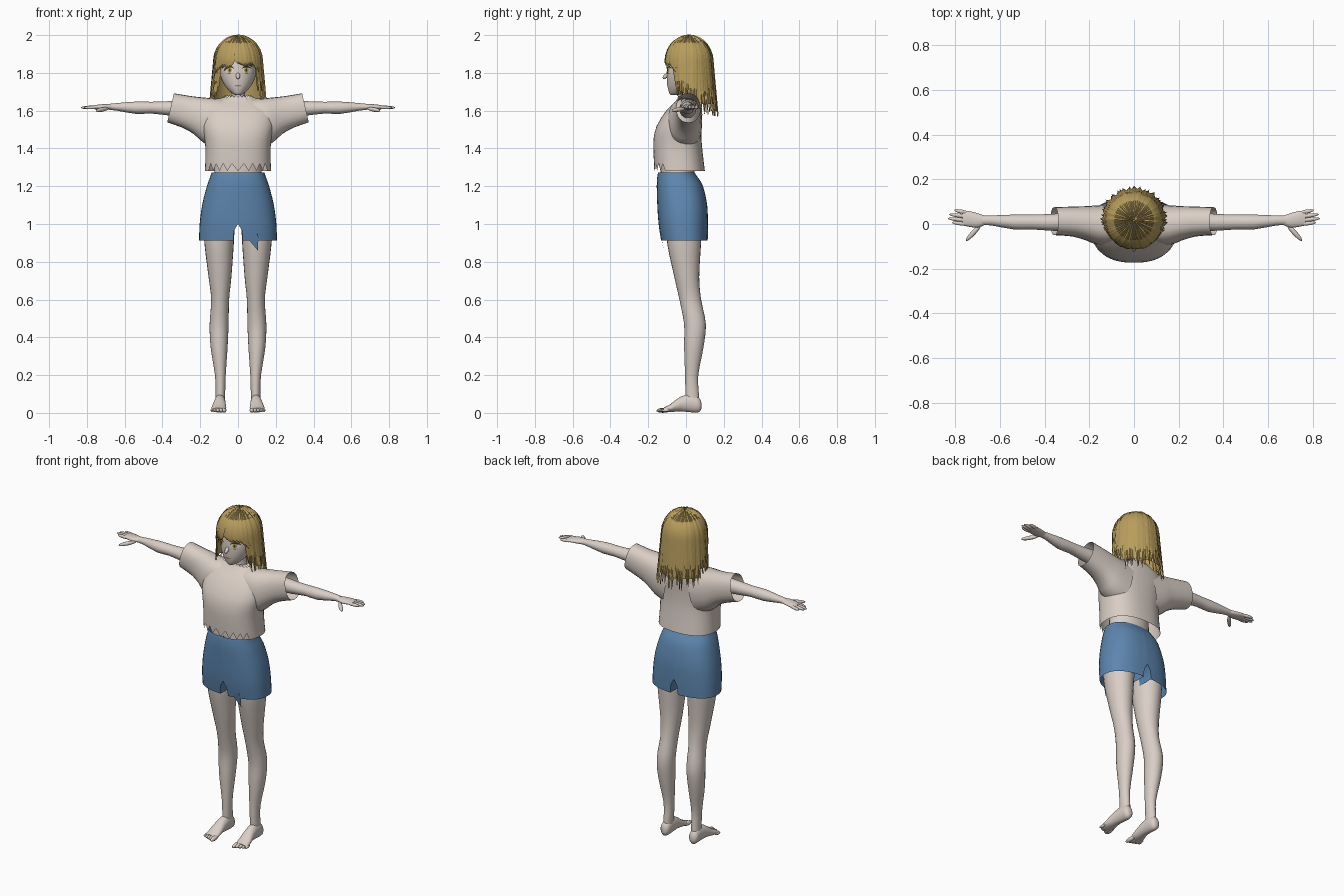
import bpy, bmesh, math, random
from mathutils import Matrix, Vector

random.seed(4)
if "Cube" in bpy.data.objects:
    bpy.data.objects.remove(bpy.data.objects["Cube"])


def material(name, *rgb):
    m = bpy.data.materials.new(name)
    m.use_nodes = True
    m.diffuse_color = (*rgb, 1)
    m.node_tree.nodes["Principled BSDF"].inputs["Base Color"].default_value = (*rgb, 1)
    return m


skin = material("skin", .70, .62, .57)
cream = material("shirt_cream", .70, .62, .56)
denim = material("denim_blue", .11, .24, .43)
blonde = material("hair_blonde", .48, .34, .11)
white = material("eye_white", .78, .76, .74)
gold = material("iris_gold", .50, .38, .08)
dark = material("lash_brown", .05, .03, .02)
rose = material("lip_rose", .42, .20, .18)


def finish(name, bm, mat, mirror=False, angle=50):
    """Turn a bmesh into a smooth shaded object, mirrored across x if asked."""
    mesh = bpy.data.meshes.new(name)
    bm.to_mesh(mesh)
    bm.free()
    mesh.materials.append(mat)
    mesh.shade_smooth()
    mesh.set_sharp_from_angle(angle=math.radians(angle))
    ob = bpy.data.objects.new(name, mesh)
    bpy.context.collection.objects.link(ob)
    if mirror:
        ob.modifiers.new("mirror", 'MIRROR')
    return ob


def resample(rings, sub):
    """Spline through the given rings."""
    out = []
    last = len(rings) - 1
    for k in range(last):
        four = [rings[min(max(k + o, 0), last)] for o in (-1, 0, 1, 2)]
        for j in range(sub):
            t = j / sub
            out.append([.5 * (2*b + (c - a)*t + (2*a - 5*b + 4*c - d)*t*t
                              + (3*b - a - 3*c + d)*t**3) for a, b, c, d in zip(*four)])
    return out + [list(rings[-1])]


def loft(name, axis, rings, mat, mirror=False, n=24, power=2, caps=True, warp=None, sub=2):
    """Skin rings of (position, low, high, low, high) along an axis."""
    bm = bmesh.new()
    loops = []
    for pos, lo1, hi1, lo2, hi2 in resample(rings, sub):
        loop = []
        for i in range(n):
            c, s = math.cos(math.tau * i / n), math.sin(math.tau * i / n)
            u = (lo1 + hi1)/2 + (hi1 - lo1)/2 * math.copysign(abs(c)**(2/power), c)
            v = (lo2 + hi2)/2 + (hi2 - lo2)/2 * math.copysign(abs(s)**(2/power), s)
            p = Vector({'x': (pos, u, v), 'y': (u, pos, v), 'z': (u, v, pos)}[axis])
            if warp:
                warp(p, i)
            loop.append(bm.verts.new(p))
        loops.append(loop)
    for a, b in zip(loops, loops[1:]):
        for i in range(n):
            j = (i + 1) % n
            bm.faces.new((a[i], a[j], b[j], b[i]))
    if caps:
        bm.faces.new(loops[0])
        bm.faces.new(loops[-1])
    bmesh.ops.recalc_face_normals(bm, faces=bm.faces)
    return finish(name, bm, mat, mirror)


def digits(name, segments, mat):
    """Slim rounded fingers or toes between point pairs."""
    bm = bmesh.new()
    for a, b, r in segments:
        a, b = Vector(a), Vector(b)
        turn = (b - a).to_track_quat('Z', 'Y').to_matrix().to_4x4()
        m = Matrix.Translation((a + b)/2) @ turn @ Matrix.Diagonal((r, r, (b - a).length/2, 1))
        bmesh.ops.create_uvsphere(bm, u_segments=10, v_segments=8, radius=1, matrix=m)
    finish(name, bm, mat, True)


# Legs and feet
loft("leg", 'z', [(.05, .07, .12, 0, .07), (.1, .068, .118, -.003, .068), (.2, .065, .122, -.005, .065),
                  (.35, .055, .145, -.01, .093), (.47, .05, .15, -.01, .105), (.6, .047, .142, -.035, .08),
                  (.72, .035, .156, -.062, .07), (.9, .022, .178, -.1, .08), (1.06, .015, .185, -.11, .09)],
     skin, True, sub=3)
loft("foot", 'y', [(.082, .085, .105, .025, .05), (.07, .07, .122, .004, .08), (.03, .066, .124, .003, .1),
                   (-.03, .065, .13, .008, .085), (-.08, .062, .14, .004, .048),
                   (-.12, .066, .141, .003, .026)], skin, True)
digits("toes", [((.075 + .0155*k, -.085, .015), (.073 + .0165*k, -.157 + .007*k, .012), .013 - .0012*k)
                for k in range(5)], skin)

# Hidden torso, neck
loft("torso", 'z', [(1, -.13, .13, -.1, .07), (1.15, -.15, .15, -.12, .07), (1.27, -.125, .125, -.135, .045),
                    (1.4, -.12, .12, -.13, .05)], skin)
loft("neck", 'z', [(1.58, -.06, .06, -.03, .07), (1.65, -.04, .04, -.025, .055),
                   (1.75, -.036, .036, -.03, .05)], skin)


# Shorts, each half clamped to its own side and parted below the crotch
def part_legs(p, i):
    p.x = max(p.x, min(max((1.0 - p.z) * .6, 0), .025))


loft("shorts", 'z', [(.912, -.206, .206, -.132, .115), (1.0, -.203, .203, -.145, .116),
                     (1.1, -.19, .19, -.152, .112), (1.2, -.165, .165, -.155, .09),
                     (1.25, -.147, .147, -.152, .06), (1.272, -.14, .14, -.148, .045)],
     denim, True, n=40, power=2.4, caps=False, warp=part_legs, sub=3)
bm = bmesh.new()
bm.faces.new([bm.verts.new(p) for p in
              ((.05, -.131, .925), (.105, -.118, .86), (.108, -.129, .925), (.106, -.137, .95))])
finish("torn_shorts_flap", bm, denim)


# Shirt with ragged hem and neckline
def ragged(p, i):
    if p.z < 1.281 and p.y < -.1 and i % 2:
        p.z += .04
    if p.z > 1.668:
        p.z += .012 * (i % 2)


loft("shirt_body", 'z', [(1.28, -.175, .175, -.168, .1), (1.38, -.172, .172, -.172, .088),
                         (1.45, -.177, .177, -.172, .082), (1.52, -.19, .19, -.155, .082),
                         (1.6, -.185, .185, -.105, .085), (1.645, -.15, .15, -.06, .08),
                         (1.67, -.065, .065, -.04, .065)],
     cream, n=48, power=2.4, caps=False, warp=ragged)


def slant(p, i):
    p.x += (1.615 - p.z) * .23


loft("sleeve", 'x', [(.06, -.09, .085, 1.4, 1.66), (.14, -.095, .084, 1.43, 1.665),
                     (.2, -.075, .08, 1.475, 1.67), (.27, -.056, .078, 1.51, 1.678),
                     (.357, -.05, .075, 1.538, 1.692)], cream, True, power=2.3, caps=False, warp=slant)

# Arms and hands
loft("arm", 'x', [(.2, -.035, .055, 1.56, 1.66), (.37, -.03, .045, 1.575, 1.65), (.46, -.024, .042, 1.585, 1.647),
                  (.54, -.024, .042, 1.583, 1.648), (.64, -.006, .038, 1.6, 1.64),
                  (.68, -.006, .037, 1.604, 1.636)], skin, True)
loft("palm", 'x', [(.665, -.003, .036, 1.605, 1.635), (.7, -.016, .048, 1.605, 1.635),
                   (.74, -.012, .058, 1.606, 1.632), (.768, -.006, .056, 1.609, 1.627)], skin, True)
digits("fingers", [((.735, .048 - .0165*k, 1.618), (tip, .062 - .0185*k, 1.616), .0095)
                   for k, tip in enumerate((.805, .828, .833, .815))]
       + [((.685, -.002, 1.612), (.752, -.075, 1.6), .0115)], skin)

# Head
face = [(1.683, -.015, .015, -.08, -.04), (1.695, -.036, .036, -.089, .0), (1.73, -.068, .068, -.098, .05),
        (1.78, -.092, .092, -.102, .09), (1.84, -.1, .1, -.1, .11), (1.91, -.098, .098, -.09, .11),
        (1.955, -.07, .07, -.06, .085), (1.975, -.03, .03, -.02, .05)]
loft("head", 'z', face, skin, n=32, sub=4)
digits("nose", [((0, -.09, 1.8), (0, -.122, 1.769), .011)], skin)
face_rings = resample(face, 4)


def on_face(x, z, lift):
    """Point just in front of the face surface."""
    for a, b in zip(face_rings, face_rings[1:]):
        if a[0] <= z <= b[0]:
            t = (z - a[0]) / (b[0] - a[0])
            _, _, rx, front, back = [p + (q - p)*t for p, q in zip(a, b)]
            y = (front + back)/2 - (back - front)/2 * math.sqrt(max(0, 1 - (x/rx)**2))
            return Vector((x, y - lift, z))


def patch(name, x, z, rx, rz, lift, mat, mirror=True, arch=0):
    """Thin oval plate following the face; arch bends it downward at its ends."""
    bm = bmesh.new()
    strip = []
    for k in range(11):
        u = k / 5 - 1
        h = rz * math.sqrt(1.02 - u*u)
        mid = z - arch * u * u
        strip.append([bm.verts.new(on_face(x + rx*u, mid + e, lift)) for e in (h, 0, -h)])
    for a, b in zip(strip, strip[1:]):
        for e in (0, 1):
            bm.faces.new((a[e], a[e + 1], b[e + 1], b[e]))
    finish(name, bm, mat, mirror)


patch("eye_white", .045, 1.815, .022, .016, .002, white)
patch("iris", .044, 1.815, .012, .016, .004, gold)
patch("pupil", .044, 1.815, .005, .008, .006, dark)
patch("upper_lash", .046, 1.833, .026, .004, .006, dark, arch=.01)
patch("lower_lash", .046, 1.797, .013, .0012, .005, dark, arch=-.003)
patch("eyebrow", .046, 1.858, .024, .0025, .003, dark, arch=.006)
patch("mouth", 0, 1.733, .018, .004, .003, rose, False)


# Hair: dome over the skull that falls into straight lengths
def hair_point(a, t, end, puff):
    phi = min(t / .45, 1) * math.pi / 2
    drop = max(t - .45, 0) / .55 * (1.86 - end)
    r = (.124 + puff) * math.sin(phi) * (1 + .7*drop)
    y = .015 - r * math.cos(a) + .25 * drop * max(math.cos(a), 0)
    return Vector((r * math.sin(a), y, 1.86 + (.134 + puff) * math.cos(phi) - drop))


def hair_end(a):
    d = abs(a)
    if d < .8:
        return 1.835 - .04 * d
    return 1.66 if d < 1.3 else 1.63 if d < 1.9 else 1.58


bm = bmesh.new()
cols, rows = 72, 16
grid = []
for c in range(cols):
    a = math.tau * c / cols - math.pi
    end = 1.858 if abs(a) < .85 else hair_end(a) + .03
    grid.append([bm.verts.new(hair_point(a, (k + .1) / rows, end, -.004)) for k in range(rows)])
for c in range(cols):
    left, right = grid[c], grid[(c + 1) % cols]
    for k in range(rows - 1):
        bm.faces.new((left[k], left[k + 1], right[k + 1], right[k]))
bm.faces.new([g[0] for g in grid])
bmesh.ops.recalc_face_normals(bm, faces=bm.faces)
finish("hair_base", bm, blonde)

# Separate tapered locks over the base, the fringe swept out from a parting
bm = bmesh.new()
count, steps, parting = 52, 16, -.15
for c in range(count):
    a = math.tau * (c + .5) / count - math.pi
    end = hair_end(a) + random.uniform(-.015, .02)
    sweep = math.copysign(.3, a - parting) if abs(a) < .8 else random.uniform(-.06, .06)
    lift = random.uniform(0, .005)
    lock = []
    for k in range(steps + 1):
        t = max(k / steps, .01)
        width = .1 * min(1, (1.02 - t) / .35)
        mid = a + sweep * t * t
        lock.append([bm.verts.new(hair_point(mid + e*width, t, end, lift + (0 if e else .004)))
                     for e in (-1, 0, 1)])
    for p, q in zip(lock, lock[1:]):
        for e in (0, 1):
            bm.faces.new((p[e], q[e], q[e + 1], p[e + 1]))
finish("hair_locks", bm, blonde)
